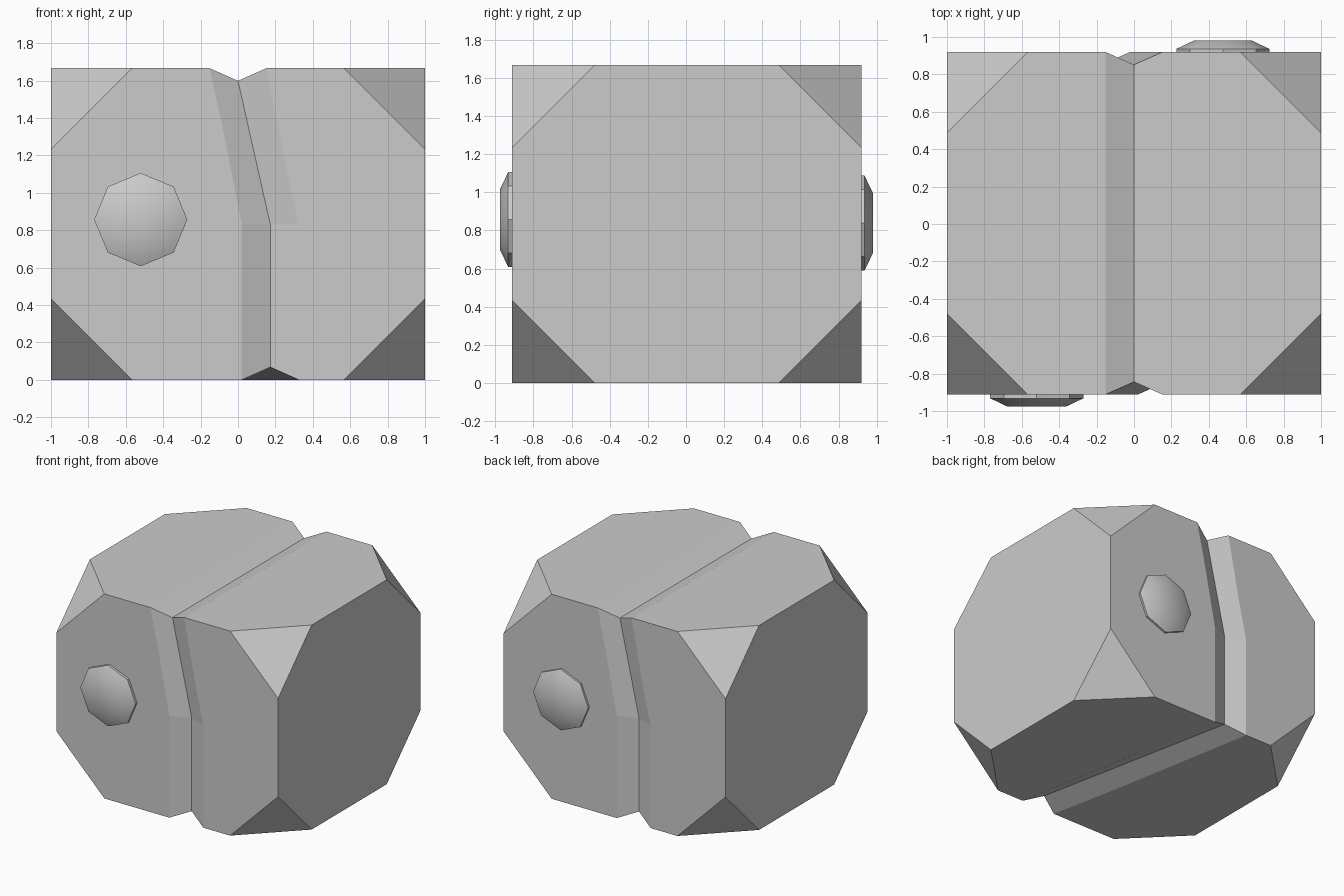
import bpy, bmesh, math
from itertools import product

if "Cube" in bpy.data.objects:
    bpy.data.objects.remove(bpy.data.objects["Cube"])

YF, YB, ZT = -0.912, 0.920, 1.667   # front, back, top of the body
CUT = 0.433                         # corner truncation length
HALF, DEPTH = 0.153, 0.068          # groove half width and depth


def add_object(name, bm):
    bmesh.ops.recalc_face_normals(bm, faces=bm.faces[:])
    mesh = bpy.data.meshes.new(name)
    bm.to_mesh(mesh)
    bm.free()
    obj = bpy.data.objects.new(name, mesh)
    bpy.context.collection.objects.link(obj)
    return obj


# Body: box with all eight corners truncated
bm = bmesh.new()
for x, y, z in product((-1, 1), (YF, YB), (0, ZT)):
    bm.verts.new((x - math.copysign(CUT, x), y, z))
    bm.verts.new((x, y - math.copysign(CUT, y), z))
    bm.verts.new((x, y, z + (CUT if z == 0 else -CUT)))
bmesh.ops.convex_hull(bm, input=bm.verts[:])
bmesh.ops.dissolve_limit(bm, angle_limit=0.01, verts=bm.verts[:], edges=bm.edges[:])
body = add_object("body", bm)

# Groove cutter: V section swept round front, bottom, back and top
# each entry: x, y, z on the surface, then outward y and z directions
path = [(0, YF, ZT, -1, 1), (0.173, YF, 0.83, -1, 0), (0.173, YF, 0, -1, -1),
        (-0.173, YB, 0, 1, -1), (-0.173, YB, 0.83, 1, 0), (0, YB, ZT, 1, 1)]
bm = bmesh.new()
rings = []
for x, y, z, dy, dz in path:
    ring = []
    for side, out in ((0, -1), (1, 0.6), (-1, 0.6)):
        ring.append(bm.verts.new((x + side * HALF * 1.6,
                                  y + dy * DEPTH * out, z + dz * DEPTH * out)))
    rings.append(ring)
for i, a in enumerate(rings):
    b = rings[(i + 1) % len(rings)]
    for j in range(3):
        k = (j + 1) % 3
        bm.faces.new((a[j], a[k], b[k], b[j]))
cutter = add_object("groove_cutter", bm)
cutter.hide_render = True
cutter.display_type = 'WIRE'
mod = body.modifiers.new("groove", 'BOOLEAN')
mod.operation = 'DIFFERENCE'
mod.solver = 'EXACT'
mod.object = cutter
cutter.hide_set(True)


# Low eight-sided knobs, one on the front and one on the back
def knob(name, x, y, z, direction):
    bm = bmesh.new()
    rings = []
    for r, h in ((0.249, 0), (0.249, 0.02), (0.157, 0.064)):
        rings.append([bm.verts.new((x + r * math.cos(i * math.pi / 4), y + direction * h,
                                    z + r * math.sin(i * math.pi / 4))) for i in range(8)])
    for a, b in zip(rings, rings[1:]):
        for i in range(8):
            j = (i + 1) % 8
            bm.faces.new((a[i], a[j], b[j], b[i]))
    bm.faces.new(rings[-1])
    bm.faces.new(rings[0])
    obj = add_object(name, bm)
    bpy.ops.object.select_all(action='DESELECT')
    obj.select_set(True)
    bpy.context.view_layer.objects.active = obj
    bpy.ops.object.shade_smooth_by_angle(angle=math.radians(30))


knob("front_knob", -0.52, YF, 0.857, -1)
knob("back_knob", 0.475, YB - 0.004, 0.838, 1)
